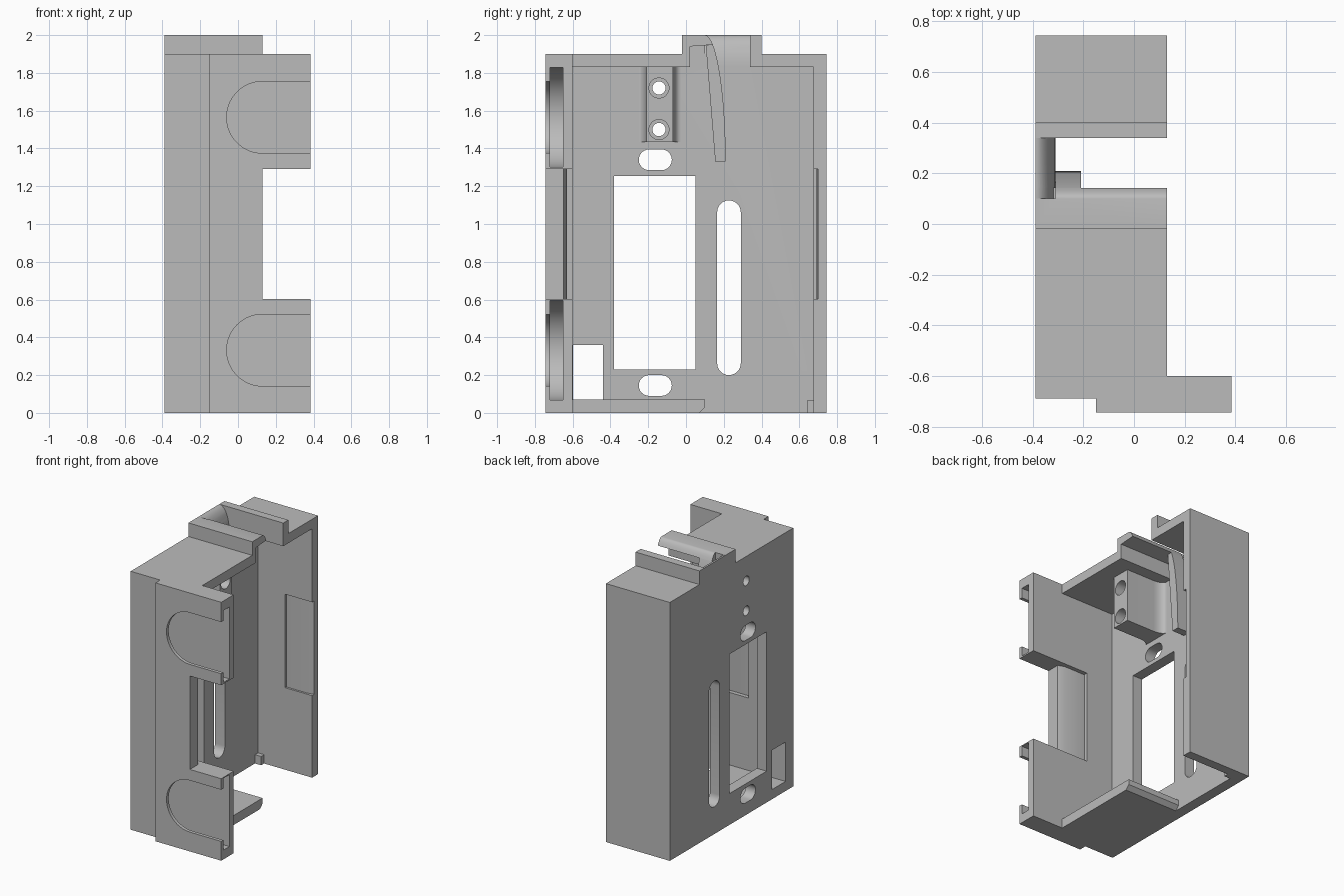
import bpy, bmesh
from math import pi, sin, cos
from mathutils import Vector

old = bpy.data.objects.get("Cube")
if old:
    bpy.data.objects.remove(old, do_unlink=True)

grey = bpy.data.materials.new("plain grey")
grey.use_nodes = True
grey.diffuse_color = (0.5, 0.5, 0.5, 1)
grey.node_tree.nodes["Principled BSDF"].inputs["Base Color"].default_value = (0.5, 0.5, 0.5, 1)


def prism(name, pts, axis, a, b):
    """Extrude a 2D outline from a to b along an axis; outline uses the other two axes in order."""
    k = "xyz".index(axis)

    def place(p, d):
        c = list(p)
        c.insert(k, d)
        return Vector(c)
    bm = bmesh.new()
    face = bm.faces.new([bm.verts.new(place(p, a)) for p in pts])
    out = bmesh.ops.extrude_face_region(bm, geom=[face])
    moved = [g for g in out["geom"] if isinstance(g, bmesh.types.BMVert)]
    bmesh.ops.translate(bm, verts=moved, vec=place((0, 0), b - a))
    bmesh.ops.recalc_face_normals(bm, faces=bm.faces)
    mesh = bpy.data.meshes.new(name)
    bm.to_mesh(mesh)
    bm.free()
    mesh.materials.append(grey)
    ob = bpy.data.objects.new(name, mesh)
    bpy.context.collection.objects.link(ob)
    return ob


def box(name, x, y, z):
    return prism(name, [(x[0], y[0]), (x[1], y[0]), (x[1], y[1]), (x[0], y[1])], "z", *z)


def combine(target, tool, operation):
    mod = target.modifiers.new(operation, "BOOLEAN")
    mod.operation, mod.solver, mod.object = operation, "EXACT", tool
    bpy.context.view_layer.objects.active = target
    bpy.ops.object.modifier_apply(modifier=mod.name)
    bpy.data.objects.remove(tool, do_unlink=True)


def arc(cx, cy, rx, ry, start, end, n=12):
    return [(cx + rx * cos(start + (end - start) * i / n),
             cy + ry * sin(start + (end - start) * i / n)) for i in range(n + 1)]


def circle(cx, cy, r):
    return arc(cx, cy, r, r, 0, 2 * pi, 32)[:-1]


def slot(x0, x1, y0, y1):
    """Rounded slot along its longer side."""
    if x1 - x0 > y1 - y0:
        r, m = (y1 - y0) / 2, (y0 + y1) / 2
        return arc(x1 - r, m, r, r, -pi / 2, pi / 2) + arc(x0 + r, m, r, r, pi / 2, 1.5 * pi)
    r, m = (x1 - x0) / 2, (x0 + x1) / 2
    return arc(m, y1 - r, r, r, 0, pi) + arc(m, y0 + r, r, r, pi, 2 * pi)


OUT, IN, EDGE = -0.39, -0.31, 0.13     # outer plate face, inner plate face, open rim
FRONT, BACK = -0.745, 0.745

# Mounting plate
body = box("housing", (OUT, IN), (-0.69, BACK), (0, 1.9))
parts = []

# Front wall, lid and cable lip as one bent section
lip = arc(0.1, 1.33, 0.11, 0.67, pi / 2, 0, 20)
lip_top = [p for p in lip if p[1] > 1.935]
section = [(0.07, 0), (0.1, 0.03), (0.1, 0.07), (-0.6, 0.07), (-0.6, 1.83), (0.02, 1.83), (0.02, 1.94)]
section += lip_top[::-1] + [(-0.02, 2), (-0.02, 1.9), (-0.69, 1.9), (-0.69, 0)]
parts.append(prism("front section", section, "x", IN, EDGE))

# Rear wall with raised lid edge
parts.append(prism("rear section", [
    (BACK, 0), (BACK, 1.9), (0.4, 1.9), (0.4, 2), (0.34, 2), (0.34, 1.83), (0.675, 1.83), (0.675, 0)],
    "x", IN, EDGE))
parts.append(box("corner rib", (IN, -0.26), (0.64, 0.675), (0, 0.065)))

# Thick front pad carrying the two tabs
parts.append(box("front pad", (-0.15, 0.385), (FRONT, -0.6), (0, 1.9)))

# Plate top: square beside the notch, rounded over inside it
for y in ((-0.02, 0.1), (0.34, 0.4)):
    parts.append(box("ridge end", (OUT, IN), y, (1.9, 2)))
rounded = [(OUT, 1.83)] + arc(OUT, 1.83, 0.08, 0.17, 0, pi / 2)
parts.append(prism("rounded plate top", rounded, "y", 0.1, 0.34))

for part in parts:
    combine(body, part, "UNION")

cutters = [
    box("tab gap", (EDGE, 0.5), (-0.9, -0.5), (0.603, 1.29)),
    # Plate openings
    box("window", (-0.5, -0.2), (-0.38, 0.05), (0.23, 1.255)),
    box("corner port", (-0.5, -0.29), (-0.599, -0.44), (0.071, 0.36)),
    prism("long slot", slot(0.165, 0.29, 0.2, 1.125), "x", -0.5, -0.2),
    # Trim the rounded shoulder inside the notch
    prism("shoulder trim", [(IN, 1.83)] + [(IN, 2.1), (OUT, 2.1)] +
          arc(OUT, 1.83, 0.08, 0.17, pi / 2, 0), "y", 0.145, 0.34),
    # Shallow tapered recesses inside the front and rear walls
    prism("front recess", [(-0.09, -0.55), (-0.09, -0.63), (0.08, -0.63),
                           (0.14, -0.652), (0.14, -0.55)], "z", 0.603, 1.29),
    prism("rear recess", [(-0.09, 0.6), (-0.09, 0.69), (0.08, 0.69),
                          (0.14, 0.702), (0.14, 0.6)], "z", 0.603, 1.29),
]
for z in (0.145, 1.34):
    cutters.append(prism("oval hole", slot(-0.25, -0.075, z - 0.055, z + 0.055), "x", -0.5, -0.2))
for z in (1.5, 1.72):
    cutters.append(prism("screw hole", circle(-0.143, z, 0.035), "x", -0.5, -0.2))
# Stepped round-ended pockets in the tabs
for z in (0.332, 1.565):
    for r, y0, y1 in ((0.19, -0.8, -0.715), (0.264, -0.72, -0.65)):
        pocket = [(0.5, z + r)] + arc(EDGE, z, r, r, pi / 2, 1.5 * pi, 32) + [(0.5, z - r)]
        cutters.append(prism("tab pocket", pocket, "y", y0, y1))
for cutter in cutters:
    combine(body, cutter, "DIFFERENCE")

# Screw block with flared base
right = arc(0, 0, 0.08, 0.04, pi, 1.5 * pi, 8)
flare = [(IN + 0.08 + px, 0.11 + py) for px, py in right]
half = flare + [(0, 0.07)]
outline = [(x, -0.14 + y) for x, y in half] + [(x, -0.14 - y) for x, y in half[::-1]]
block = prism("screw block", outline, "z", 1.435, 1.83)
for z in (1.5, 1.72):
    combine(block, prism("bore", circle(-0.143, z, 0.035), "x", -0.5, 0.1), "DIFFERENCE")
    combine(block, prism("counterbore", circle(-0.143, z, 0.053), "x", -0.1, 0.1), "DIFFERENCE")

# Curved cable fin below the lip
fin_curve = [p for p in lip if p[1] < 1.95]
fin = prism("cable fin", [(0.105, 1.945)] + fin_curve + [(0.155, 1.33)], "x", IN, -0.21)

for ob in (body, block, fin):
    bpy.ops.object.select_all(action="DESELECT")
    ob.select_set(True)
    bpy.context.view_layer.objects.active = ob
    bpy.ops.object.shade_smooth_by_angle(angle=0.5)
